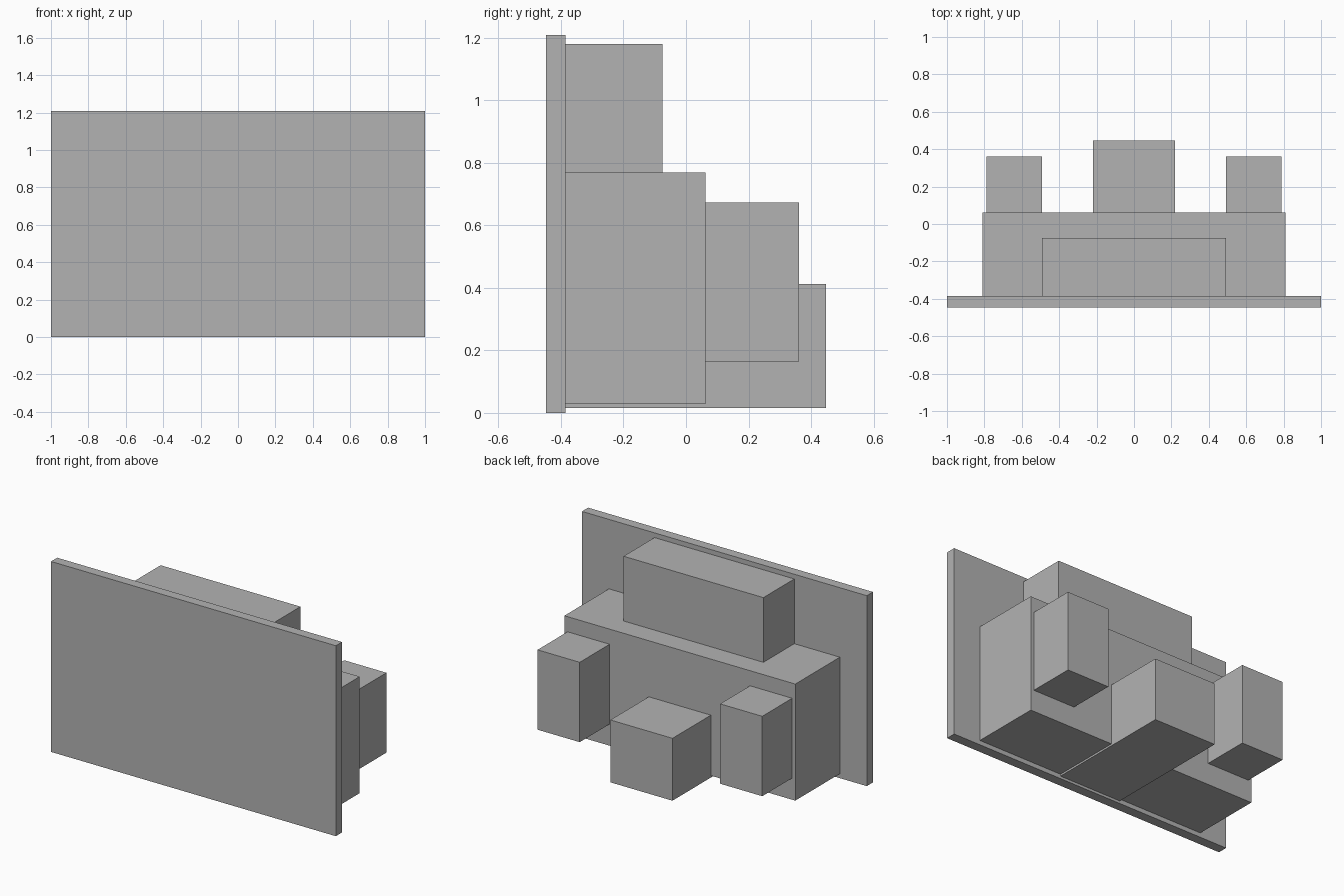
import bpy

cube = bpy.data.objects.get("Cube")
if cube:
    bpy.data.objects.remove(cube, do_unlink=True)

# Single plain grey
grey = bpy.data.materials.new("plain_grey")
grey.use_nodes = True
colour = (0.45, 0.45, 0.45, 1)
grey.diffuse_color = colour
grey.node_tree.nodes["Principled BSDF"].inputs["Base Color"].default_value = colour


def box(name, x, y, z):
    """Box from (min, max) ranges along each axis."""
    ranges = (x, y, z)
    bpy.ops.mesh.primitive_cube_add(size=1, location=[sum(r) / 2 for r in ranges])
    ob = bpy.context.object
    ob.name = name
    ob.scale = [r[1] - r[0] for r in ranges]
    bpy.ops.object.transform_apply(location=False, rotation=False, scale=True)
    ob.data.materials.append(grey)
    return ob


panel_back = -0.385
body_back = 0.062

# Flat front panel
box("front_panel", (-1, 1), (-0.447, panel_back), (0, 1.209))

# Main housing and the block resting on it
box("main_housing", (-0.811, 0.811), (panel_back, body_back), (0.028, 0.768))
box("upper_block", (-0.491, 0.491), (panel_back, -0.075), (0.768, 1.179))

# Low centre block running through the housing to the panel
box("centre_block", (-0.218, 0.218), (panel_back, 0.447), (0.016, 0.412))

# Mirrored pair of rear blocks
for side, sign in (("left", 1), ("right", -1)):
    xs = sorted((sign * 0.493, sign * 0.789))
    box(side + "_rear_block", xs, (body_back, 0.362), (0.165, 0.672))
